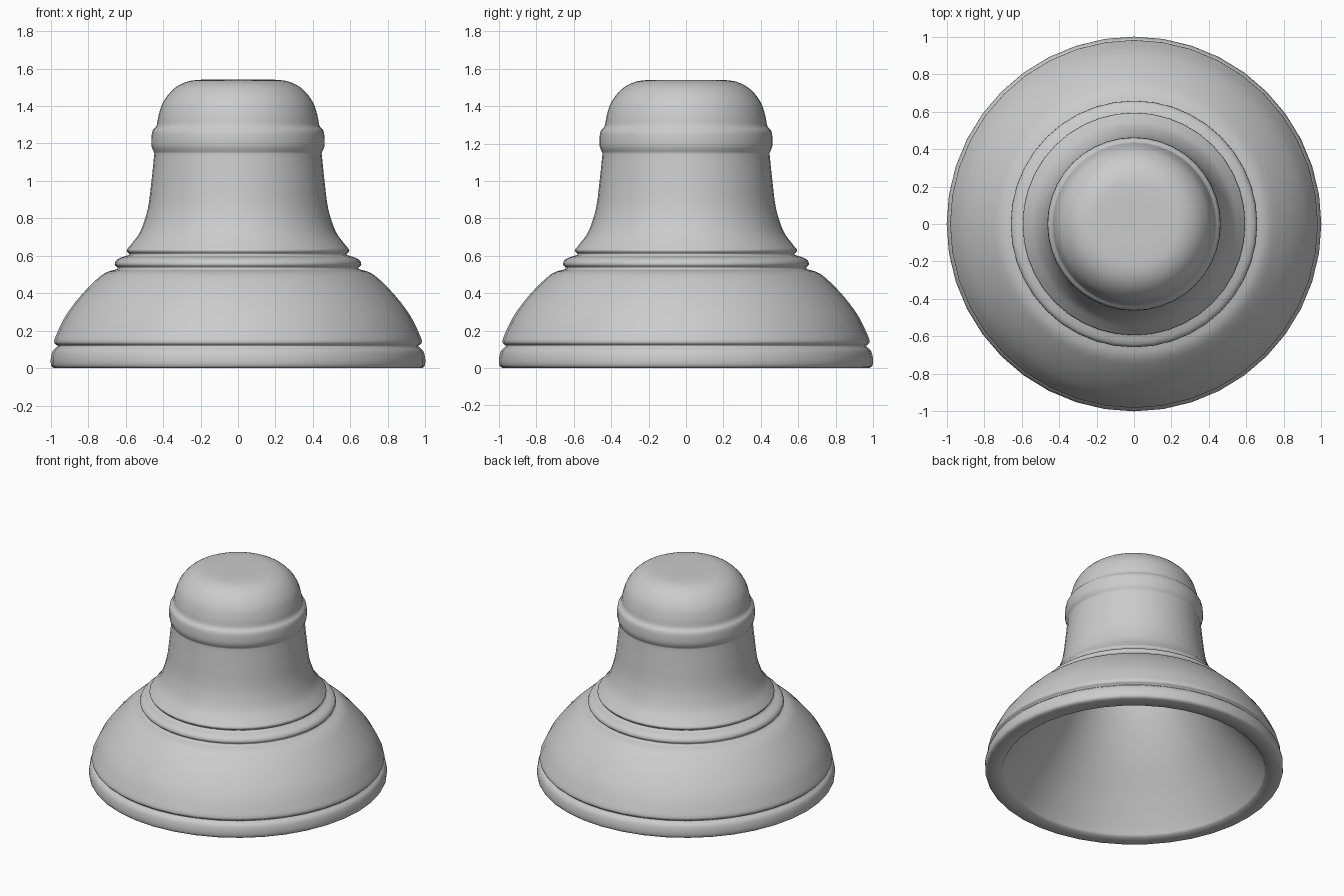
import bpy, bmesh, math
from mathutils import Vector

if "Cube" in bpy.data.objects:
    bpy.data.objects.remove(bpy.data.objects["Cube"])

SEGMENTS = 40


def smooth_run(points, steps=4):
    """Catmull-Rom curve through (radius, z) points."""
    p = [Vector(q) for q in points]
    p = [2 * p[0] - p[1]] + p + [2 * p[-1] - p[-2]]
    out = []
    for a, b, c, d in zip(p, p[1:], p[2:], p[3:]):
        for i in range(steps):
            t = i / steps
            out.append(0.5 * (2 * b + (c - a) * t + (2 * a - 5 * b + 4 * c - d) * t * t
                              + (3 * b - a - 3 * c + d) * t ** 3))
    return out + [p[-2]]


def lathe(name, profile):
    bm = bmesh.new()
    verts = [bm.verts.new((r, 0, z)) for r, z in profile]
    edges = [bm.edges.new(e) for e in zip(verts, verts[1:])]
    bmesh.ops.spin(bm, geom=verts + edges, cent=(0, 0, 0), axis=(0, 0, 1),
                   angle=math.tau, steps=SEGMENTS, use_duplicate=False)
    bmesh.ops.remove_doubles(bm, verts=bm.verts, dist=1e-4)
    bmesh.ops.recalc_face_normals(bm, faces=bm.faces)
    mesh = bpy.data.meshes.new(name)
    bm.to_mesh(mesh)
    bm.free()
    obj = bpy.data.objects.new(name, mesh)
    bpy.context.collection.objects.link(obj)
    bpy.ops.object.select_all(action='DESELECT')
    obj.select_set(True)
    bpy.context.view_layer.objects.active = obj
    bpy.ops.object.shade_smooth_by_angle(angle=math.radians(75))
    return obj


# Outer sections, bottom to top
rim = smooth_run([(0.98, 0), (0.996, 0.012), (1.0, 0.045), (0.99, 0.09), (0.964, 0.115)], 3)
skirt = smooth_run([(0.964, 0.12), (0.982, 0.14), (0.965, 0.19), (0.92, 0.28),
                    (0.85, 0.375), (0.77, 0.46), (0.71, 0.508), (0.643, 0.53)])
ring = smooth_run([(0.643, 0.538), (0.658, 0.555), (0.642, 0.583), (0.58, 0.605)], 3)
neck = smooth_run([(0.58, 0.61), (0.594, 0.63), (0.57, 0.662), (0.522, 0.73), (0.482, 0.85),
                   (0.462, 1.0), (0.447, 1.145)])
cap = smooth_run([(0.447, 1.15), (0.46, 1.18), (0.463, 1.215), (0.457, 1.265), (0.435, 1.295),
                  (0.424, 1.35), (0.4, 1.42), (0.35, 1.485), (0.285, 1.525),
                  (0.2, 1.54), (0, 1.54)])
# Hollow trumpet-shaped inside, top to bottom
cavity = smooth_run([(0, 1.4), (0.2, 1.38), (0.27, 1.3), (0.3, 1.15), (0.34, 0.93),
                     (0.42, 0.7), (0.56, 0.46), (0.72, 0.24), (0.84, 0.07), (0.885, 0.0)])

lathe("bell_body", rim + skirt + ring + neck + cap + cavity + [rim[0]])
